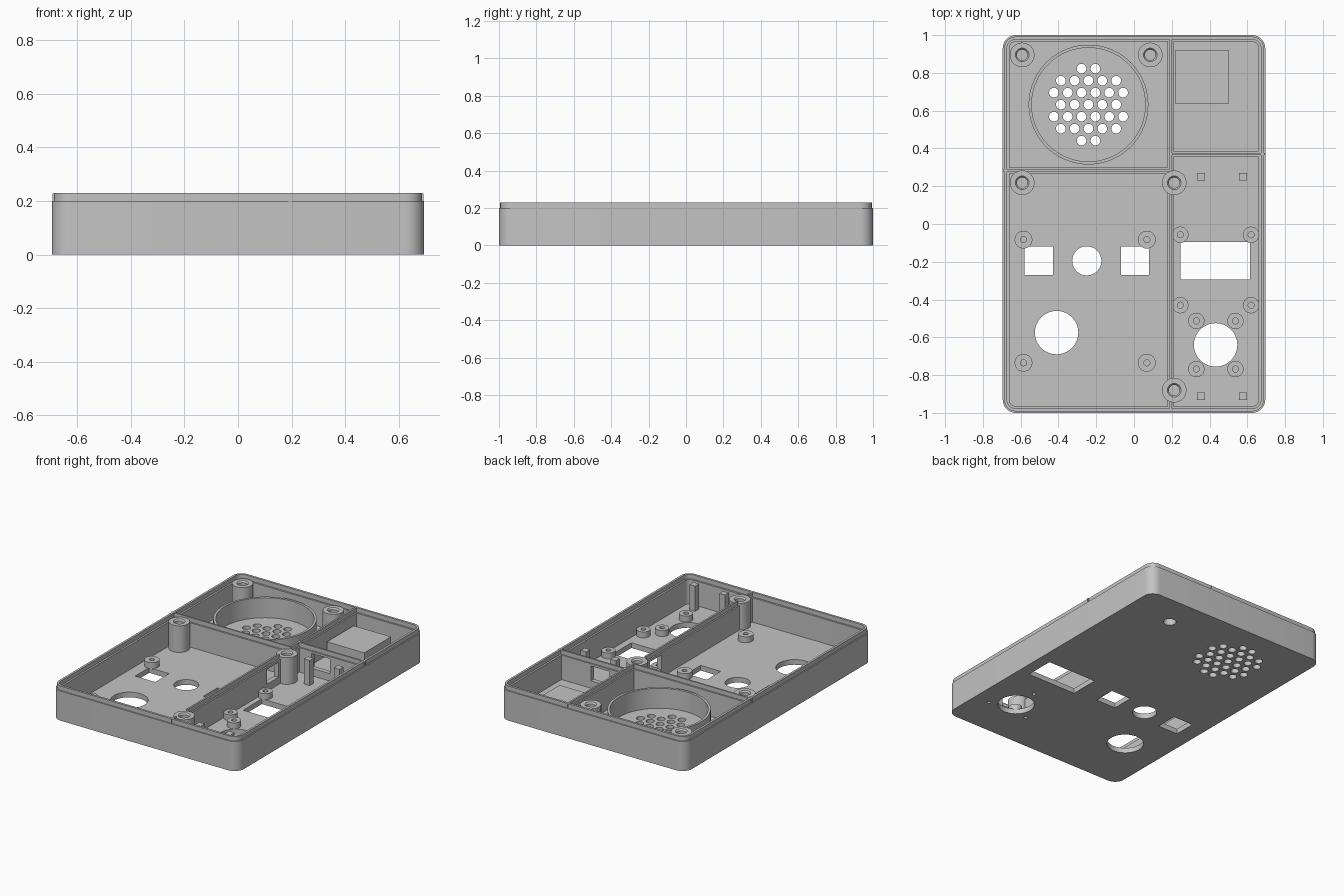
import bpy, bmesh, math
from mathutils import Matrix

if "Cube" in bpy.data.objects:
    bpy.data.objects.remove(bpy.data.objects["Cube"], do_unlink=True)

grey = bpy.data.materials.new("plain_grey")
grey.use_nodes = True
grey.diffuse_color = (0.55, 0.55, 0.55, 1)
grey.node_tree.nodes["Principled BSDF"].inputs["Base Color"].default_value = (0.55, 0.55, 0.55, 1)

HX, HY, CORNER = 0.695, 1.0, 0.07
FLOOR, SHELF, RIM = 0.035, 0.2, 0.23


def finish(name, bm):
    bmesh.ops.recalc_face_normals(bm, faces=bm.faces)
    mesh = bpy.data.meshes.new(name)
    bm.to_mesh(mesh)
    bm.free()
    mesh.materials.append(grey)
    ob = bpy.data.objects.new(name, mesh)
    bpy.context.collection.objects.link(ob)
    return ob


def add_box(bm, x0, x1, y0, y1, z0, z1):
    m = Matrix.Translation(((x0 + x1) / 2, (y0 + y1) / 2, (z0 + z1) / 2))
    m = m @ Matrix.Diagonal((x1 - x0, y1 - y0, z1 - z0, 1))
    bmesh.ops.create_cube(bm, size=1, matrix=m)


def add_cyl(bm, x, y, r, z0, z1, n=48):
    bmesh.ops.create_cone(bm, cap_ends=True, segments=n, radius1=r, radius2=r, depth=z1 - z0,
                          matrix=Matrix.Translation((x, y, (z0 + z1) / 2)))


def skin(bm, loops, caps=True):
    rings = [[bm.verts.new(p) for p in loop] for loop in loops]
    n = len(rings[0])
    pairs = list(zip(rings, rings[1:]))
    if caps:
        bm.faces.new(rings[0])
        bm.faces.new(rings[-1])
    else:
        pairs.append((rings[-1], rings[0]))
    for a, b in pairs:
        for i in range(n):
            j = (i + 1) % n
            bm.faces.new((a[i], a[j], b[j], b[i]))


def circle(x, y, r, z, n=40):
    return [(x + r * math.cos(2 * math.pi * i / n), y + r * math.sin(2 * math.pi * i / n), z)
            for i in range(n)]


def rounded_rect(inset, z, steps=10):
    r = CORNER - inset
    cx, cy = HX - CORNER, HY - CORNER
    pts = []
    for q, (sx, sy) in enumerate([(1, 1), (-1, 1), (-1, -1), (1, -1)]):
        for i in range(steps + 1):
            a = math.pi / 2 * (q + i / steps)
            pts.append((sx * cx + r * math.cos(a), sy * cy + r * math.sin(a), z))
    return pts


def cut(ob, cutter):
    mod = ob.modifiers.new("openings", 'BOOLEAN')
    mod.operation, mod.solver, mod.object = 'DIFFERENCE', 'EXACT', cutter
    bpy.context.view_layer.objects.active = ob
    bpy.ops.object.modifier_apply(modifier=mod.name)


# Tray: floor and outer wall with a narrow raised lip
bm = bmesh.new()
profile = [(0, 0), (0, SHELF), (0.008, SHELF), (0.008, RIM), (0.023, RIM),
           (0.023, SHELF), (0.035, SHELF), (0.035, FLOOR)]
skin(bm, [rounded_rect(i, z) for i, z in profile])
tray = finish("tray", bm)

# Raised block in the back compartment
bm = bmesh.new()
add_box(bm, 0.22, 0.50, 0.635, 0.92, FLOOR - 0.005, 0.135)
block = finish("raised_block", bm)

# Floor openings
bm = bmesh.new()
LOW, HIGH = -0.05, 0.06
for x in (-0.505, 0.005):
    add_box(bm, x - 0.075, x + 0.075, -0.27, -0.12, LOW, HIGH)
add_box(bm, 0.245, 0.615, -0.295, -0.095, LOW, HIGH)
add_cyl(bm, -0.25, -0.195, 0.077, LOW, HIGH)
add_cyl(bm, -0.41, -0.575, 0.115, LOW, HIGH)
add_cyl(bm, 0.432, -0.64, 0.115, LOW, HIGH)
add_cyl(bm, 0.36, 0.778, 0.04, LOW, 0.1)
for k in range(3):
    a = math.radians(90 + 120 * k)
    add_cyl(bm, 0.432 + 0.175 * math.cos(a), -0.64 + 0.175 * math.sin(a), 0.012, LOW, 0.02, 20)

# Speaker grille holes in staggered rows
SX, SY = -0.241, 0.632
for row in range(-3, 4):
    count = (5, 6, 5, 2)[abs(row)]
    for c in range(count):
        add_cyl(bm, SX + (c - (count - 1) / 2) * 0.0733, SY + row * 0.0635, 0.0255, LOW, HIGH, 24)
cutter = finish("floor_cutter", bm)
cut(tray, cutter)
cut(block, cutter)
bpy.data.objects.remove(cutter, do_unlink=True)

# Dividers: a thick web carrying a thin ridge
bosses = [(-0.592, 0.895), (0.086, 0.895), (-0.592, 0.218), (0.213, 0.218), (0.213, -0.88)]
DX = 0.194
bm = bmesh.new()
add_box(bm, DX - 0.016, DX + 0.016, -0.97, 0.97, FLOOR - 0.005, SHELF)
long_div = finish("long_divider", bm)
bm = bmesh.new()
add_box(bm, DX - 0.006, DX + 0.006, -0.995, 0.995, SHELF - 0.01, RIM - 0.001)
long_ridge = finish("long_divider_ridge", bm)
bm = bmesh.new()
add_box(bm, -0.67, DX, 0.267, 0.30, FLOOR - 0.005, SHELF)
left_div = finish("speaker_divider", bm)
bm = bmesh.new()
add_box(bm, DX, 0.67, 0.355, 0.387, FLOOR - 0.005, SHELF)
right_div = finish("block_divider", bm)
bm = bmesh.new()
add_box(bm, -0.693, DX, 0.278, 0.289, SHELF - 0.01, RIM - 0.001)
add_box(bm, DX, 0.693, 0.365, 0.377, SHELF - 0.01, RIM - 0.001)
cross_ridge = finish("cross_divider_ridges", bm)

# Cable windows and boss clearance in the dividers
bm = bmesh.new()
add_box(bm, 0.1, 0.3, 0.01, 0.13, 0.085, 0.185)
add_box(bm, 0.3, 0.44, 0.3, 0.45, 0.085, 0.185)
for x, y in bosses:
    add_cyl(bm, x, y, 0.063, 0, 0.3, 40)
cutter = finish("divider_cutter", bm)
for ob in (long_div, long_ridge, left_div, right_div, cross_ridge):
    cut(ob, cutter)
bpy.data.objects.remove(cutter, do_unlink=True)

# Speaker ring
bm = bmesh.new()
skin(bm, [circle(SX, SY, r, z, 72) for r, z in
          [(0.317, FLOOR - 0.005), (0.317, 0.17), (0.301, 0.17), (0.301, FLOOR - 0.005)]], caps=False)
finish("speaker_ring", bm)

# Tall screw bosses with a countersunk blind bore
bm = bmesh.new()
for x, y in bosses:
    skin(bm, [circle(x, y, r, z) for r, z in
              [(0.065, FLOOR - 0.005), (0.065, 0.215), (0.036, 0.215), (0.028, 0.205), (0.028, 0.06)]])
finish("screw_bosses", bm)

# Short standoffs with a blind bore
groups = [("board_standoffs", (-0.585, 0.068), (-0.083, -0.735), 0.047),
          ("display_standoffs", (0.245, 0.62), (-0.057, -0.43), 0.043),
          ("dial_standoffs", (0.33, 0.537), (-0.513, -0.768), 0.043)]
for name, xs, ys, r in groups:
    bm = bmesh.new()
    for x in xs:
        for y in ys:
            skin(bm, [circle(x, y, rad, z, 32) for rad, z in
                      [(r, FLOOR - 0.005), (r, 0.075), (0.016, 0.075), (0.016, 0.04)]])
    finish(name, bm)

# Square support posts
bm = bmesh.new()
for x in (0.354, 0.577):
    for y in (0.25, -0.912):
        add_box(bm, x - 0.021, x + 0.021, y - 0.021, y + 0.021, FLOOR - 0.005, 0.205)
finish("support_posts", bm)

# Smooth round surfaces, keep hard edges
bpy.ops.object.select_all(action='DESELECT')
for ob in bpy.context.collection.objects:
    if ob.type == 'MESH' and grey.name in ob.data.materials:
        ob.select_set(True)
        bpy.context.view_layer.objects.active = ob
bpy.ops.object.shade_smooth_by_angle(angle=math.radians(30))
